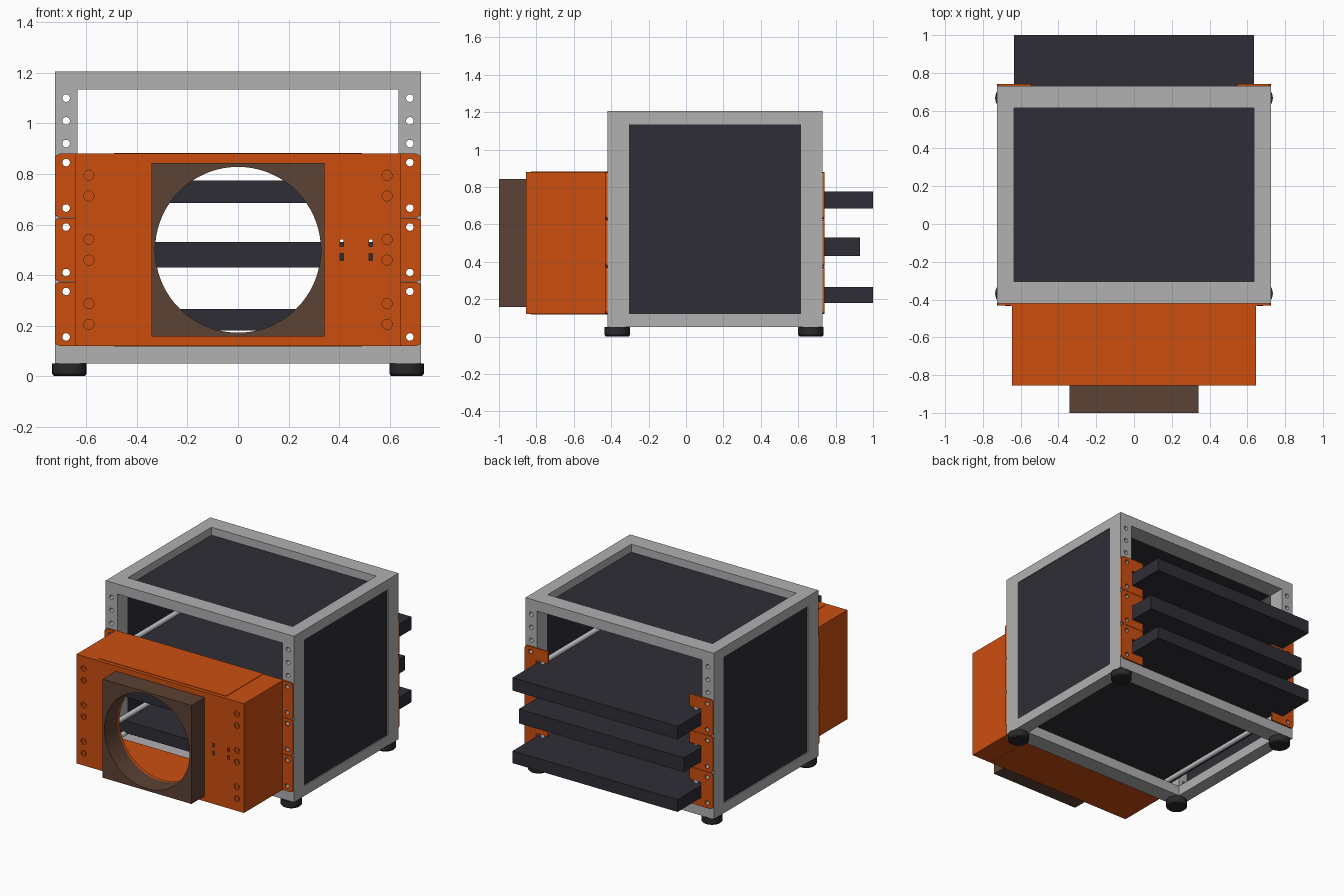
import bpy, bmesh, math
from mathutils import Matrix, Vector

cube = bpy.data.objects.get("Cube")
if cube:
    bpy.data.objects.remove(cube, do_unlink=True)


def material(name, r, g, b):
    m = bpy.data.materials.new(name)
    m.use_nodes = True
    m.diffuse_color = (r, g, b, 1)
    m.node_tree.nodes["Principled BSDF"].inputs["Base Color"].default_value = (r, g, b, 1)
    return m


ORANGE = material("orange", 0.60, 0.077, 0.005)
GREY = material("aluminium grey", 0.44, 0.44, 0.45)
DARK = material("dark slate", 0.028, 0.027, 0.037)
BROWN = material("brown", 0.107, 0.054, 0.035)
BLACK = material("rubber black", 0.022, 0.022, 0.026)
STEEL = material("light steel", 0.6, 0.6, 0.62)


def add_box(bm, x, y, z):
    """Box from (min, max) pairs."""
    mid = Vector([(a + b) / 2 for a, b in (x, y, z)])
    size = [b - a for a, b in (x, y, z)]
    bmesh.ops.create_cube(bm, size=1, matrix=Matrix.Translation(mid) @ Matrix.Diagonal((*size, 1)))


def add_cylinder(bm, x, z, r, y0, y1, sides=20):
    """Cylinder along y."""
    mat = Matrix.Translation((x, (y0 + y1) / 2, z)) @ Matrix.Rotation(math.pi / 2, 4, "X")
    bmesh.ops.create_cone(bm, cap_ends=True, segments=sides, radius1=r, radius2=r,
                          depth=y1 - y0, matrix=mat)


def add_prism(bm, points, y0, y1):
    """Extrude an x-z outline along y."""
    face = bm.faces.new([bm.verts.new((x, y0, z)) for x, z in points])
    out = bmesh.ops.extrude_face_region(bm, geom=[face])
    bmesh.ops.translate(bm, vec=(0, y1 - y0, 0),
                        verts=[v for v in out["geom"] if isinstance(v, bmesh.types.BMVert)])


def finish(name, bm, mat, cutter=None, smooth=False):
    """Turn bm into an object, cutting away the cutter mesh if there is one."""
    bmesh.ops.recalc_face_normals(bm, faces=bm.faces)
    me = bpy.data.meshes.new(name)
    bm.to_mesh(me)
    bm.free()
    me.materials.append(mat)
    ob = bpy.data.objects.new(name, me)
    bpy.context.collection.objects.link(ob)
    if cutter:
        tool = finish(name + "_cutter", cutter, mat)
        mod = ob.modifiers.new("holes", "BOOLEAN")
        mod.operation, mod.solver, mod.object = "DIFFERENCE", "EXACT", tool
        bpy.context.view_layer.update()
        result = bpy.data.meshes.new_from_object(
            ob.evaluated_get(bpy.context.evaluated_depsgraph_get()))
        ob.modifiers.clear()
        ob.data = result
        bpy.data.objects.remove(tool, do_unlink=True)
    if smooth:
        bpy.ops.object.select_all(action="DESELECT")
        ob.select_set(True)
        bpy.context.view_layer.objects.active = ob
        bpy.ops.object.shade_smooth_by_angle(angle=math.radians(35))
    return ob


def box(name, x, y, z, mat):
    bm = bmesh.new()
    add_box(bm, x, y, z)
    return finish(name, bm, mat)


SIDES = (("right", -1), ("left", 1))
W, IN = 0.725, 0.635             # outer and inner half width of the frame
FRONT, BACK, BAR = -0.42, 0.73, 0.115
BOTTOM, TOP, RAIL = 0.05, 1.205, 0.07
PLATE_HOLES = (0.845, 0.665, 0.59, 0.41, 0.335, 0.155)
POST_HOLES = (1.10, 1.01, 0.92) + PLATE_HOLES


def span(s, a, b):
    return tuple(sorted((s * a, s * b)))


def hole_cutter(x, heights, y0, y1):
    bm = bmesh.new()
    for z in heights:
        add_cylinder(bm, x, z, 0.015, y0, y1)
    return bm


# Frame: drilled posts, side rails and cross rails
depths = (("front", FRONT, FRONT + BAR), ("back", BACK - BAR, BACK))
levels = (("bottom", BOTTOM, BOTTOM + RAIL), ("top", TOP - RAIL, TOP))
for side, s in SIDES:
    for end, y0, y1 in depths:
        post = bmesh.new()
        add_box(post, span(s, IN, W), (y0, y1), (BOTTOM + RAIL, TOP - RAIL))
        finish(f"{end}_{side}_post", post, GREY, hole_cutter(s * 0.68, POST_HOLES, y0 - 0.1, y1 + 0.1))
    for level, z0, z1 in levels:
        box(f"{level}_{side}_rail", span(s, IN, W), (FRONT, BACK), (z0, z1), GREY)
    box(f"{side}_panel", span(s, 0.705, 0.718), (FRONT + BAR, BACK - BAR),
        (BOTTOM + RAIL, TOP - RAIL), DARK)
for end, y0, y1 in depths:
    for level, z0, z1 in levels:
        box(f"{level}_{end}_rail", (-IN, IN), (y0, y1), (z0, z1), GREY)
box("top_panel", (-IN, IN), (FRONT + BAR, BACK - BAR), (1.137, 1.15), DARK)

# Feet
for side, s in SIDES:
    for end, y in (("front", -0.3675), ("back", 0.6675)):
        bm = bmesh.new()
        for r1, r2, z0, z1 in ((0.06, 0.0675, 0, 0.008), (0.0675, 0.0675, 0.008, 0.05)):
            bmesh.ops.create_cone(bm, cap_ends=True, segments=32, radius1=r1, radius2=r2, depth=z1 - z0,
                                  matrix=Matrix.Translation((s * 0.6675, y, (z0 + z1) / 2)))
        finish(f"{end}_{side}_foot", bm, BLACK, smooth=True)

# Shelves with the rods that hold them
shelves = (("upper", 0.685, 0.775, 1.0), ("middle", 0.43, 0.53, 0.93), ("lower", 0.18, 0.265, 1.0))
for level, z0, z1, y1 in shelves:
    box(f"{level}_shelf", (-IN, IN), (-0.41, y1), (z0, z1), DARK)
    for side, s in SIDES:
        rods = bmesh.new()
        for z in (z1 + 0.018, z0 - 0.008):
            add_cylinder(rods, s * 0.59, z, 0.017, -0.84, 0.735, 16)
        finish(f"{level}_{side}_rods", rods, STEEL, smooth=True)

# Mounting plates: front ears and C-shaped back brackets
C = 0.018
for level, z0 in (("upper", 0.628), ("middle", 0.374), ("lower", 0.12)):
    z1 = z0 + 0.252
    outer = [(W - C, z0), (W - C / 3, z0 + C / 3), (W, z0 + C),
             (W, z1 - C), (W - C / 3, z1 - C / 3), (W - C, z1)]
    ear = outer + [(0.63, z1), (0.63, z0)]
    tab = 0.545
    bracket = outer + [(tab, z1), (tab, z1 - 0.085), (IN, z1 - 0.085),
                       (IN, z0 + 0.06), (tab, z0 + 0.06), (tab, z0)]
    holes = [z for z in PLATE_HOLES if z0 < z < z1]
    for side, s in SIDES:
        for label, outline, y0, y1 in (("front_ear", ear, FRONT - 0.012, FRONT),
                                       ("back_bracket", bracket, BACK, BACK + 0.01)):
            bm = bmesh.new()
            add_prism(bm, [(s * x, z) for x, z in outline], y0, y1)
            finish(f"{level}_{side}_{label}", bm, ORANGE,
                   hole_cutter(s * 0.68, holes, y0 - 0.05, y1 + 0.05))

# Front housing: open-backed shell with counterbores, slots and round opening
H, HF, HZ0, HZ1, T = 0.645, -0.855, 0.12, 0.88, 0.02
OPENING = (0, 0.5, 0.328)
wall, cuts = bmesh.new(), bmesh.new()
add_box(wall, (-H, H), (HF, HF + T), (HZ0, HZ1))
add_cylinder(cuts, *OPENING, HF - 0.1, HF + 0.1, 72)
screws = bmesh.new()
for _, s in SIDES:
    for z in (0.795, 0.713, 0.541, 0.459, 0.287, 0.205):
        add_cylinder(cuts, s * 0.59, z, 0.02, HF - 0.05, HF + 0.009)
        add_cylinder(screws, s * 0.59, z, 0.011, HF + 0.004, HF + 0.012, 12)
for x in (0.41, 0.525):
    for z in (0.472, 0.527):
        add_box(cuts, (x - 0.007, x + 0.007), (HF - 0.1, HF + 0.1), (z - 0.014, z + 0.014))
finish("housing_front", wall, ORANGE, cuts, smooth=True)
finish("housing_screws", screws, ORANGE)
for side, s in SIDES:
    box(f"housing_{side}_wall", span(s, H - T, H), (HF + T, FRONT), (HZ0, HZ1), ORANGE)
for level, z0, z1, out in (("bottom", HZ0, HZ0 + T, -0.003), ("top", HZ1 - T, HZ1, 0.003)):
    box(f"housing_{level}_wall", (-H + T, H - T), (HF + T, FRONT), (z0, z1), ORANGE)
    edge = HZ1 if out > 0 else HZ0
    box(f"housing_{level}_cover", (-0.49, 0.49), (-0.83, FRONT),
        tuple(sorted((edge, edge + out))), ORANGE)

# Square surround with a round bore
surround, bore = bmesh.new(), bmesh.new()
add_box(surround, (-0.342, 0.342), (-1, HF), (0.157, 0.843))
add_cylinder(bore, *OPENING, -1.1, HF + 0.1, 72)
finish("opening_surround", surround, BROWN, bore, smooth=True)
